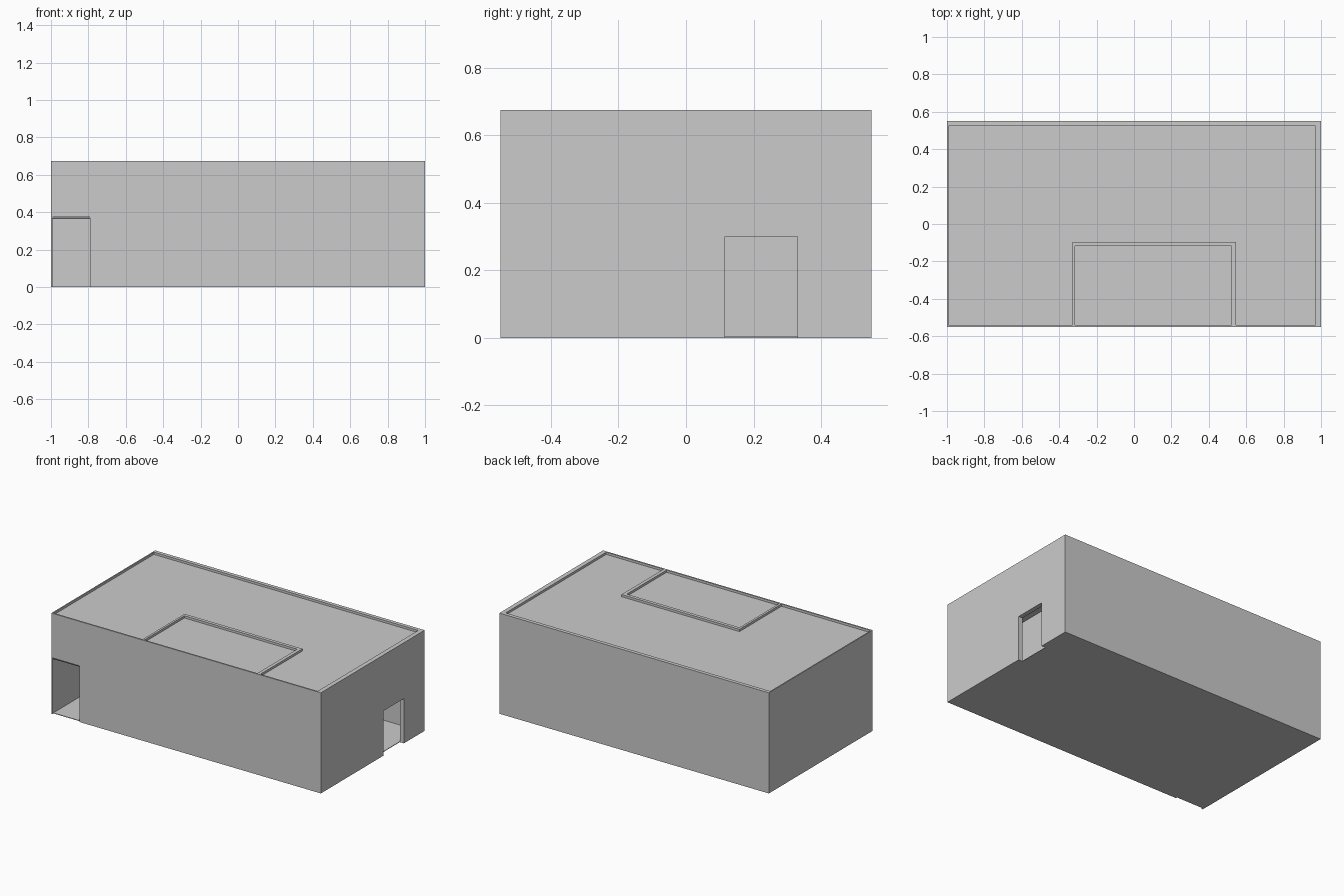
import bpy, bmesh
from mathutils import Vector

if "Cube" in bpy.data.objects:
    bpy.data.objects.remove(bpy.data.objects["Cube"])

H = 0.675                    # wall height
XL, XR = -0.992, 0.97        # inner faces, left and right
YF, YB = -0.54, 0.525        # inner faces, front and back


def prism(name, profile, to_3d, push):
    """Extrude a closed 2D profile, placed by to_3d, along the vector push."""
    bm = bmesh.new()
    face = bm.faces.new([bm.verts.new(to_3d(a, b)) for a, b in profile])
    new = bmesh.ops.extrude_face_region(bm, geom=[face])["geom"]
    moved = [v for v in new if isinstance(v, bmesh.types.BMVert)]
    bmesh.ops.translate(bm, verts=moved, vec=Vector(push))
    bmesh.ops.recalc_face_normals(bm, faces=bm.faces)
    mesh = bpy.data.meshes.new(name)
    bm.to_mesh(mesh)
    bm.free()
    obj = bpy.data.objects.new(name, mesh)
    bpy.context.collection.objects.link(obj)
    return obj


def slab(name, x0, x1, y0, y1, z0, z1):
    rect = [(x0, y0), (x1, y0), (x1, y1), (x0, y1)]
    return prism(name, rect, lambda x, y: (x, y, z0), (0, 0, z1 - z0))


# Floor and recessed ceiling, fitted between the walls
slab("floor", XL, XR, YF, YB, 0, 0.004)
slab("ceiling", XL, XR, YF, YB, H - 0.025, H - 0.015)

# Plain left and back walls
slab("left_wall", -1, XL, -0.55, 0.55, 0, H)
slab("back_wall", XL, 1, YB, 0.55, 0, H)

# Front wall with a doorway against the left wall
front = prism("front_wall",
              [(-0.79, 0), (1, 0), (1, H), (XL, H), (XL, 0.38), (-0.79, 0.38)],
              lambda x, z: (x, -0.55, z), (0, YF + 0.55, 0))
# Doorway head slopes down toward the inside
for v in front.data.vertices:
    if abs(v.co.z - 0.38) < 1e-4 and v.co.y > -0.545:
        v.co.z = 0.365

# Right wall with a doorway
prism("right_wall",
      [(YF, 0), (0.115, 0), (0.115, 0.3), (0.33, 0.3), (0.33, 0), (YB, 0),
       (YB, H), (YF, H)],
      lambda y, z: (XR, y, z), (1 - XR, 0, 0))

# U-shaped partition enclosing the inner room
prism("inner_room_walls",
      [(-0.33, YF), (-0.33, -0.095), (0.545, -0.095), (0.545, YF),
       (0.522, YF), (0.522, -0.118), (-0.315, -0.118), (-0.315, YF)],
      lambda x, y: (x, y, 0.004), (0, 0, H - 0.004))
